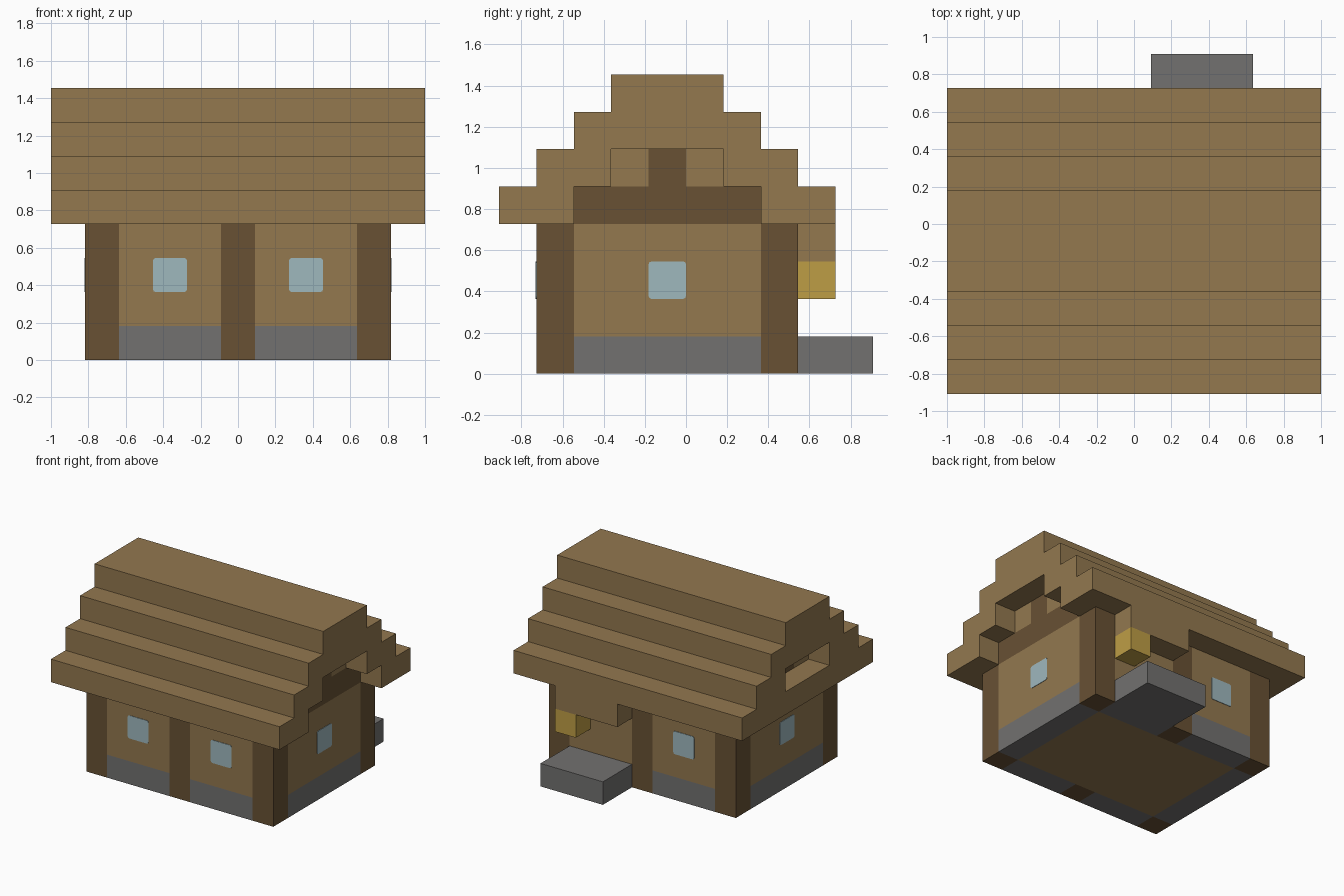
import bpy, bmesh
from mathutils import Vector

if "Cube" in bpy.data.objects:
    bpy.data.objects.remove(bpy.data.objects["Cube"], do_unlink=True)

U = 2 / 11  # one building block


def material(name, r, g, b):
    lin = [((c / 255 + 0.055) / 1.055) ** 2.4 for c in (r, g, b)] + [1]
    m = bpy.data.materials.new(name)
    m.use_nodes = True
    m.diffuse_color = lin
    m.node_tree.nodes["Principled BSDF"].inputs["Base Color"].default_value = lin
    return m


PLANK = material("plank_brown", 147, 120, 79)
TIMBER = material("dark_timber", 104, 81, 52)
STONE = material("stone_grey", 114, 113, 112)
GLASS = material("pale_glass", 159, 184, 190)
GLOW = material("lantern_yellow", 190, 157, 69)


def finish(name, bm, mat):
    bmesh.ops.recalc_face_normals(bm, faces=bm.faces)
    mesh = bpy.data.meshes.new(name)
    bm.to_mesh(mesh)
    bm.free()
    mesh.materials.append(mat)
    ob = bpy.data.objects.new(name, mesh)
    bpy.context.collection.objects.link(ob)
    return ob


def box(name, mat, x, y, z, round_axis=None):
    """Box from (min, max) ranges in blocks, optionally with softened corners along one axis."""
    bm = bmesh.new()
    bmesh.ops.create_cube(bm, size=1)
    for v in bm.verts:
        v.co = Vector([U * ((a + b) / 2 + c * (b - a)) for (a, b), c in zip((x, y, z), v.co)])
    if round_axis is not None:
        edges = [e for e in bm.edges
                 if abs((e.verts[0].co - e.verts[1].co)[round_axis]) > 1e-5]
        bmesh.ops.bevel(bm, geom=edges, offset=0.014, segments=2, profile=0.5, affect='EDGES')
    return finish(name, bm, mat)


# Corner and middle posts
for x in (-4.5, -0.5, 3.5):
    for y in (-4, 2):
        box("post", TIMBER, (x, x + 1), (y, y + 1), (0, 4))


# Wall bays: stone footing with planks above
def bay(name, x, y):
    box(name + "_footing", STONE, x, y, (0, 1))
    box(name + "_wall", PLANK, x, y, (1, 4))


for x in ((-3.5, -0.5), (0.5, 3.5)):
    bay("front", x, (-4, -3))
    bay("back", x, (2, 3))
for x in ((-4.5, -3.5), (3.5, 4.5)):
    bay("side", x, (-3, 2))
box("floor", PLANK, (-3.5, 3.5), (-3, 2), (0, 0.5))

# Windows as thin plates
T = 0.02
for x, y in ((-2, -4), (2, -4), (-2, 3)):
    box("window", GLASS, (x - 0.5, x + 0.5), (y - T, y + T), (2, 3), 1)
for x in (-4.5, 4.5):
    box("side_window", GLASS, (x - T, x + T), (-1, 0), (2, 3), 0)

# Gable walls: beam, short king post and plank infill
for x in ((-4.5, -3.5), (3.5, 4.5)):
    box("gable_beam", TIMBER, x, (-3, 2), (4, 5))
    box("king_post", TIMBER, x, (-1, 0), (5, 6))
    for y in ((-2, -1), (0, 1)):
        box("gable_infill", PLANK, x, y, (5, 6))

# Stepped roof: one hollow profile extruded along the ridge
outer = [(k - 5, k + 4 + j) for k in range(4) for j in (0, 1)]
inner = [(k - 3, k + 4 + j) for k in range(2) for j in (0, 1)]


def flip(points):
    return [(-1 - y, z) for y, z in points]


profile = outer + flip(outer)[::-1] + flip(inner) + inner[::-1]
bm = bmesh.new()
face = bm.faces.new([bm.verts.new((-5.5 * U, y * U, z * U)) for y, z in profile])
new = bmesh.ops.extrude_face_region(bm, geom=[face])["geom"]
bmesh.ops.translate(bm, vec=(11 * U, 0, 0),
                    verts=[g for g in new if isinstance(g, bmesh.types.BMVert)])
finish("roof", bm, PLANK)

# Closed lower edge on one gable
box("gable_board", PLANK, (-5.5, -4.5), (-3, 2), (4, 5))

# Back entrance: step, awning and hanging lantern
box("step", STONE, (0.5, 3.5), (3, 5), (0, 1))
box("awning", PLANK, (0.5, 3.5), (3, 4), (3, 4))
box("lantern", GLOW, (2.5, 3.5), (3, 4), (2, 3))
